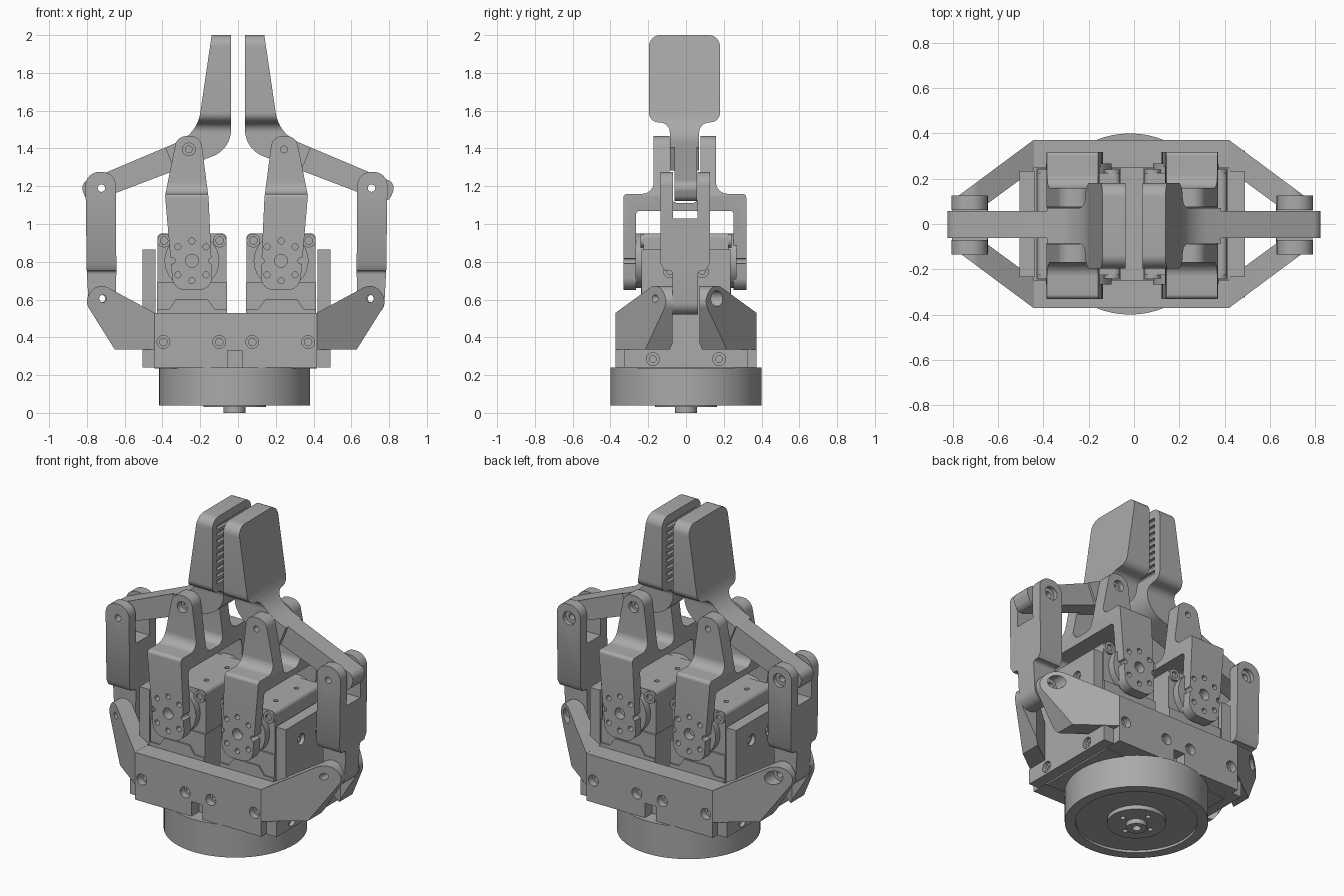
import bpy, bmesh
from math import sin, cos, tan, pi, radians
from mathutils import Vector

if "Cube" in bpy.data.objects:
    bpy.data.objects.remove(bpy.data.objects["Cube"])

GREY = (0.40, 0.40, 0.40, 1)
metal = bpy.data.materials.new("plain grey")
metal.use_nodes = True
metal.diffuse_color = GREY
metal.node_tree.nodes["Principled BSDF"].inputs["Base Color"].default_value = GREY
parts = []


def fillet(corners, n=8):
    """Round every corner that carries a radius as its third value."""
    out = []
    for i, c in enumerate(corners):
        p = Vector(c[:2])
        if len(c) < 3:
            out.append(p)
            continue
        a = (Vector(corners[i - 1][:2]) - p).normalized()
        b = (Vector(corners[(i + 1) % len(corners)][:2]) - p).normalized()
        r, half = c[2], a.angle(b) / 2
        centre = p + (a + b).normalized() * r / sin(half)
        start, end = p + a * r / tan(half) - centre, p + b * r / tan(half) - centre
        out += [centre + start.lerp(end, k / n).normalized() * r for k in range(n + 1)]
    return out


def ring(u, v, r, n=24):
    return [(u + r * cos(2 * pi * k / n), v + r * sin(2 * pi * k / n)) for k in range(n)]


def rect(u0, u1, v0, v1):
    return [(u0, v0), (u1, v0), (u1, v1), (u0, v1)]


def both(half):
    """Complete a half profile by mirroring it."""
    return half + [(-c[0], *c[1:]) for c in reversed(half)]


def flip(corners, s, shift=0):
    return [(s * c[0] + shift, *c[1:]) for c in corners]


def prism(name, corners, axis, a, b):
    """Extrude an outline along one axis from a to b."""
    place = {"x": lambda u, v, w: (w, u, v),
             "y": lambda u, v, w: (u, w, v),
             "z": lambda u, v, w: (u, v, w)}[axis]
    bm = bmesh.new()
    pts = fillet(corners)
    low = [bm.verts.new(place(u, v, a)) for u, v in pts]
    high = [bm.verts.new(place(u, v, b)) for u, v in pts]
    bm.faces.new(low)
    bm.faces.new(high)
    for i in range(len(pts)):
        bm.faces.new((low[i - 1], low[i], high[i], high[i - 1]))
    bmesh.ops.recalc_face_normals(bm, faces=bm.faces)
    mesh = bpy.data.meshes.new(name)
    bm.to_mesh(mesh)
    bm.free()
    mesh.materials.append(metal)
    obj = bpy.data.objects.new(name, mesh)
    bpy.context.collection.objects.link(obj)
    parts.append(obj)
    return obj


def combine(obj, corners, axis, a, b, operation="DIFFERENCE"):
    """Cut or intersect a part with a second extruded outline."""
    tool = prism("cutter", corners, axis, a, b)
    tool.hide_render = True
    mod = obj.modifiers.new("shape", "BOOLEAN")
    mod.operation, mod.object, mod.solver = operation, tool, "EXACT"
    bpy.context.view_layer.objects.active = obj
    bpy.ops.object.modifier_apply(modifier=mod.name)
    parts.remove(tool)
    bpy.data.objects.remove(tool)


def hole(obj, u, v, r, a=-1, b=1, axis="y"):
    combine(obj, ring(u, v, r, 16), axis, a, b)


# Round base with recessed underside and hub
BX = -0.018
base = prism("base", ring(BX, 0, 0.4, 64), "z", 0.04, 0.24)
combine(base, ring(BX, 0, 0.34, 48), "z", 0, 0.055)
disc = prism("base_disc", ring(BX, 0, 0.165, 40), "z", 0.03, 0.07)
for k in range(4):
    hole(disc, BX + 0.1 * cos(k * pi / 2), 0.1 * sin(k * pi / 2), 0.015, 0, 0.05, "z")
hub = prism("base_hub", ring(BX, 0, 0.058), "z", 0, 0.06)
hole(hub, BX, 0, 0.025, -0.1, 0.03, "z")

# Bracket floor and the front and back walls
CX = -0.012
prism("bracket_floor", rect(CX - 0.43, CX + 0.43, -0.26, 0.26), "z", 0.235, 0.33)
for t, end in ((-1, "front"), (1, "back")):
    wall = prism(end + "_wall", rect(CX - 0.43, CX + 0.43, 0.24, 0.53), "y", t * 0.25, t * 0.372)
    combine(wall, rect(BX - 0.038, BX + 0.038, 0.2, 0.33), "y", t * 0.3, t * 0.5)
    for x in (-0.383, -0.0875, 0.0875, 0.383):
        hole(wall, CX + x, 0.375, 0.034, t * 0.33, t * 0.5)
        hole(wall, CX + x, 0.375, 0.02, t * 0.28, t * 0.5)

# Outlines shared by the left and right halves
WING_SIDE = [(0.42, 0.335), (0.64, 0.335), (0.80, 0.59, 0.07), (0.735, 0.695, 0.07), (0.42, 0.525)]
WING_PLAN = [(0.43, 0.372), (0.81, 0.09), (0.81, 0.072), (0.66, 0.072), (0.43, 0.24)]
SIDE_PLATE = both([(0.325, 0.24), (0.325, 0.335), (0.235, 0.335), (0.235, 0.865)])
ARM_FACE = [(0.125, 0.65, 0.07), (0.335, 0.65, 0.07), (0.378, 1.15),
            (0.315, 1.465, 0.058), (0.19, 1.465, 0.058), (0.148, 1.14)]
ARM_EDGE = both([(0.082, 1.11, 0.05), (0.082, 1.5), (0.165, 1.5), (0.165, 1.16, 0.06),
                 (0.325, 1.16, 0.02), (0.325, 0.6), (0.258, 0.6), (0.258, 1.07, 0.02)])
LINK_FACE = [(0.64, 1.275, 0.07), (0.80, 1.275, 0.07), (0.793, 0.76),
             (0.78, 0.52, 0.065), (0.64, 0.52, 0.065), (0.636, 0.76)]
LINK_EDGE = both([(0.068, 0.5), (0.068, 0.755, 0.02), (0.11, 0.755), (0.13, 0.79),
                  (0.13, 1.3), (0.066, 1.3), (0.066, 1.03)])
FINGER_FACE = [(0.037, 2.05), (0.132, 2.05), (0.216, 1.478, 0.2),
               (0.385, 1.405), (0.335, 1.283), (0.037, 1.395, 0.15)]
FINGER_EDGE = both([(0.078, 1.2), (0.078, 1.53, 0.05), (0.188, 1.545, 0.05), (0.188, 2.0, 0.06)])
BAR_FACE = [(0.385, 1.405), (0.838, 1.214, 0.045), (0.795, 1.108, 0.045), (0.335, 1.283)]

for s, side in ((-1, "right"), (1, "left")):
    ox = -0.008

    def X(x):
        return s * x + ox

    # Angled wings that carry the outer links
    for t, end in ((-1, "front"), (1, "back")):
        wing = prism(f"{side}_{end}_wing", flip(WING_SIDE, s, CX), "y", 0, t * 0.5)
        combine(wing, [(s * x + CX, t * y) for x, y in WING_PLAN], "z", 0.2, 0.8, "INTERSECT")
        hole(wing, X(0.707), 0.605, 0.02)
        if t > 0:
            hole(wing, X(0.707), 0.605, 0.042, 0.11, 1)

    # Upright plate outside the motor
    plate = prism(side + "_side_plate", SIDE_PLATE, "x", X(0.43), X(0.498))
    for y, z in ((0.175, 0.285), (0.085, 0.75)):
        for t in (-1, 1):
            hole(plate, t * y, z, 0.034, X(0.475), X(0.7), "x")
            hole(plate, t * y, z, 0.018, X(0.4), X(0.7), "x")

    # Motor with case, covers, screw bosses and output discs
    mx = X(0.236)
    case = prism(side + "_motor_case", [(mx - 0.183, 0.3), (mx + 0.183, 0.3),
                 (mx + 0.183, 0.95, 0.025), (mx - 0.183, 0.95, 0.025)], "y", -0.225, 0.225)
    for x, y in ((-0.1, 0.1), (0.1, 0.1), (-0.1, -0.1), (0.1, -0.1)):
        hole(case, mx + x, y, 0.014, 0.93, 1, "z")
    prism(side + "_motor_cover", rect(mx - 0.186, mx + 0.186, 0.3, 0.69), "y", -0.237, 0.237)
    prism(side + "_motor_step", [(mx - 0.186, 0.4), (mx + 0.186, 0.4), (mx + 0.186, 0.55), (mx + 0.12, 0.55),
          (mx + 0.085, 0.6), (mx - 0.085, 0.6), (mx - 0.12, 0.55), (mx - 0.186, 0.55)], "y", -0.246, 0.246)
    for t, end in ((-1, "front"), (1, "back")):
        prism(f"{side}_{end}_output_disc", ring(mx, 0.805, 0.145, 40), "y", t * 0.2, t * 0.268)
        for x in (-0.147, 0.147):
            boss = prism(f"{side}_{end}_boss", ring(mx + x, 0.912, 0.036), "y", t * 0.2, t * 0.24)
            hole(boss, mx + x, 0.912, 0.02, t * 0.227, t * 0.3)

    # Driven arm, forked above and straddling the motor below
    arm = prism(side + "_drive_arm", flip(ARM_FACE, s, ox), "y", -0.4, 0.4)
    combine(arm, flip(ARM_EDGE, 1, -0.006), "x", 0, s * 0.6, "INTERSECT")
    hole(arm, X(0.252), 1.395, 0.018)
    hole(arm, X(0.252), 1.395, 0.034, *((-0.4, -0.13) if s < 0 else (0.13, 0.4)))
    hole(arm, mx, 0.805, 0.034)
    for k in range(8):
        hole(arm, mx + 0.105 * cos(k * pi / 4), 0.805 + 0.105 * sin(k * pi / 4), 0.016)

    # Outer link, slotted at the top and narrowed at the bottom
    link = prism(side + "_outer_link", flip(LINK_FACE, s, ox), "y", -0.3, 0.3)
    combine(link, flip(LINK_EDGE, 1, -0.004), "x", s * 0.4, s * 1, "INTERSECT")
    for z in (0.605, 1.19):
        hole(link, X(0.715), z, 0.02)
    hole(link, X(0.715), 1.19, 0.042, 0.1, 1)

    # Finger with gripping pad, and the bar reaching to the outer link
    finger = prism(side + "_finger", flip(FINGER_FACE, s), "y", -0.3, 0.3)
    combine(finger, flip(FINGER_EDGE, 1, -0.008), "x", 0, s * 0.6, "INTERSECT")
    for k in range(9):
        z = 1.6 + 0.042 * k
        combine(finger, rect(-0.15, 0.134, z - 0.012, z + 0.012), "x", 0, s * 0.055)
    bar = prism(side + "_finger_bar", flip(BAR_FACE, s), "y", -0.061, 0.057)
    hole(bar, X(0.715), 1.19, 0.02)

# Smooth the rounded surfaces and keep the edges sharp
bpy.ops.object.select_all(action="DESELECT")
for obj in parts:
    obj.select_set(True)
bpy.context.view_layer.objects.active = parts[0]
bpy.ops.object.shade_smooth_by_angle(angle=radians(30))
